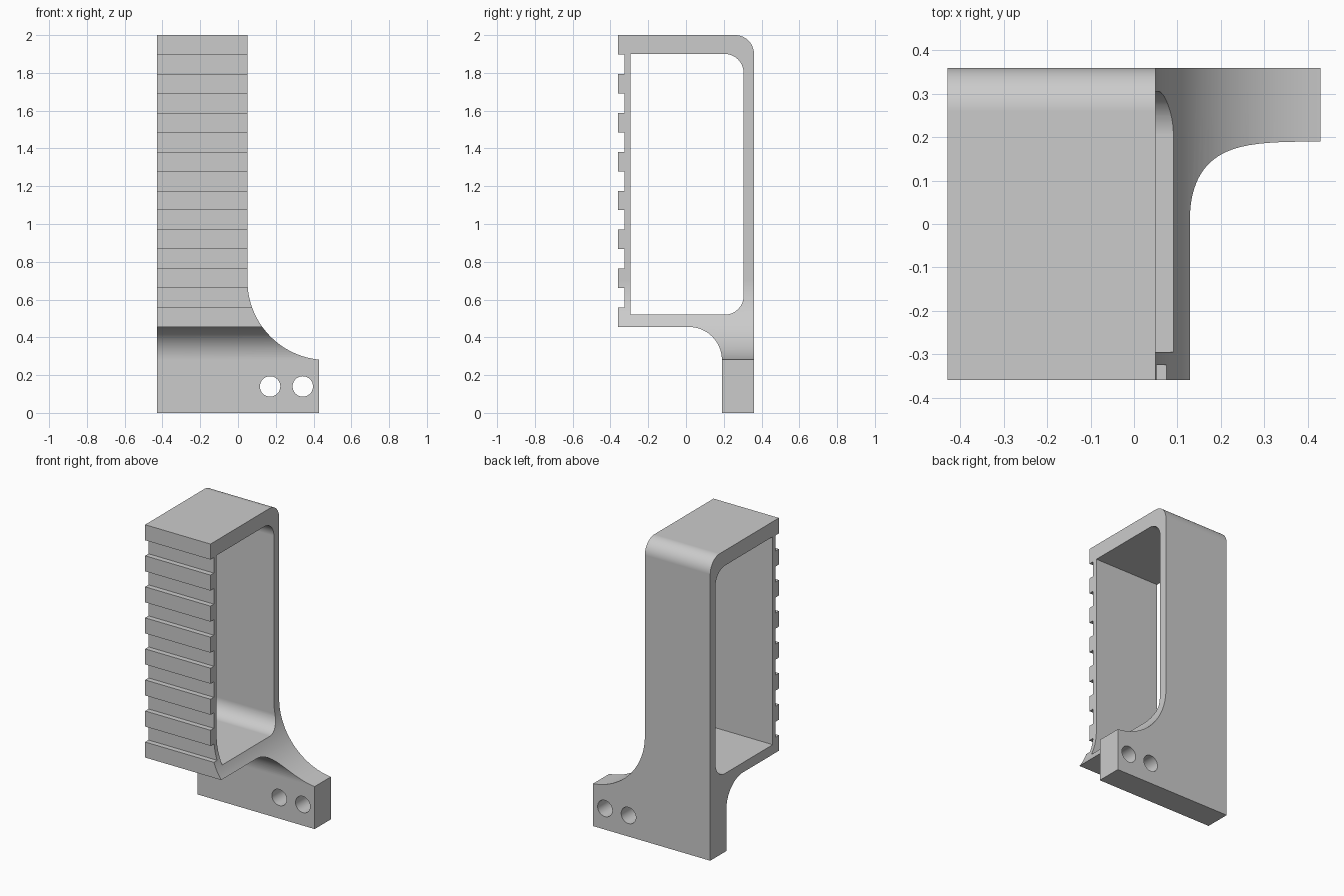
import bpy
import bmesh
from math import cos, sin, radians, pi

cube = bpy.data.objects.get("Cube")
if cube:
    bpy.data.objects.remove(cube, do_unlink=True)

grey = bpy.data.materials.new("plain grey")
grey.use_nodes = True
grey.diffuse_color = (0.6, 0.6, 0.6, 1)
grey.node_tree.nodes["Principled BSDF"].inputs["Base Color"].default_value = (0.6, 0.6, 0.6, 1)


def arc(cx, cz, r, start, end, steps=20):
    """Points on a circular arc, angles in degrees."""
    angles = [radians(start + (end - start) * i / steps) for i in range(steps + 1)]
    return [(cx + r * cos(a), cz + r * sin(a)) for a in angles]


def prism(name, outline, axis):
    """Extrude a closed outline (horizontal, z) through the model along x or y."""
    bm = bmesh.new()
    place = (lambda u, d: (d, u)) if axis == "x" else (lambda u, d: (u, d))
    face = bm.faces.new([bm.verts.new((*place(u, -1), z)) for u, z in outline])
    side = bmesh.ops.extrude_face_region(bm, geom=[face])["geom"]
    moved = [v for v in side if isinstance(v, bmesh.types.BMVert)]
    bmesh.ops.translate(bm, verts=moved, vec=(*place(0, 2), 0))
    bmesh.ops.recalc_face_normals(bm, faces=bm.faces)
    mesh = bpy.data.meshes.new(name)
    bm.to_mesh(mesh)
    bm.free()
    mesh.materials.append(grey)
    obj = bpy.data.objects.new(name, mesh)
    bpy.context.collection.objects.link(obj)
    return obj


BACK, FRONT, GROOVE = 0.36, -0.36, -0.325
SHELF, TOP = 0.455, 2.0
PITCH = (TOP - SHELF) / 15

# Side profile: rounded back, mounting foot, filleted shelf, ribbed front
profile = arc(BACK - 0.1, TOP - 0.1, 0.1, 90, 0)
profile += [(BACK, 0), (0.19, 0)]
profile += arc(0.015, 0.28, 0.175, 0, 90)
for i in range(8):
    low = SHELF + 2 * i * PITCH
    if i:
        profile.append((GROOVE, low))
    profile += [(FRONT, low), (FRONT, low + PITCH)]
    if i < 7:
        profile.append((GROOVE, low + PITCH))
bracket = prism("ribbed_bracket", profile, "x")

# Front silhouette: narrow column sweeping out into the wide foot
silhouette = [(-0.43, -0.2), (-0.43, 2.2), (0.05, 2.2)]
silhouette += arc(0.47, 0.70, 0.42, 180, 264.5, 32)
silhouette += [(0.43, 0.28), (0.43, -0.2)]

# Window through the column, rounded at the back only
window = [(-0.295, 1.9), (-0.295, 0.52)]
window += arc(0.205, 0.62, 0.1, -90, 0)
window += arc(0.205, 1.8, 0.1, 0, 90)

cutters = [
    (prism("silhouette_cutter", silhouette, "y"), "INTERSECT"),
    (prism("window_cutter", window, "x"), "DIFFERENCE"),
]
# Two bolt holes in the foot
for x in (0.17, 0.343):
    ring = arc(x, 0.14, 0.054, 0, 360, 40)[:-1]
    cutters.append((prism("bolt_hole_cutter", ring, "y"), "DIFFERENCE"))

for cutter, operation in cutters:
    cutter.hide_render = True
    mod = bracket.modifiers.new(cutter.name, "BOOLEAN")
    mod.object = cutter
    mod.operation = operation
    mod.solver = "EXACT"

# Bake the cuts and drop the cutters
bpy.context.view_layer.update()
depsgraph = bpy.context.evaluated_depsgraph_get()
bracket_mesh = bpy.data.meshes.new_from_object(bracket.evaluated_get(depsgraph))
bracket.modifiers.clear()
bracket.data = bracket_mesh
for cutter, operation in cutters:
    bpy.data.objects.remove(cutter, do_unlink=True)

# Smooth fillets and holes, keep flat faces flat
bpy.ops.object.select_all(action="DESELECT")
bracket.select_set(True)
bpy.context.view_layer.objects.active = bracket
bpy.ops.object.shade_smooth_by_angle(angle=pi / 6)
weighted = bracket.modifiers.new("flat_face_normals", "WEIGHTED_NORMAL")
weighted.keep_sharp = True
